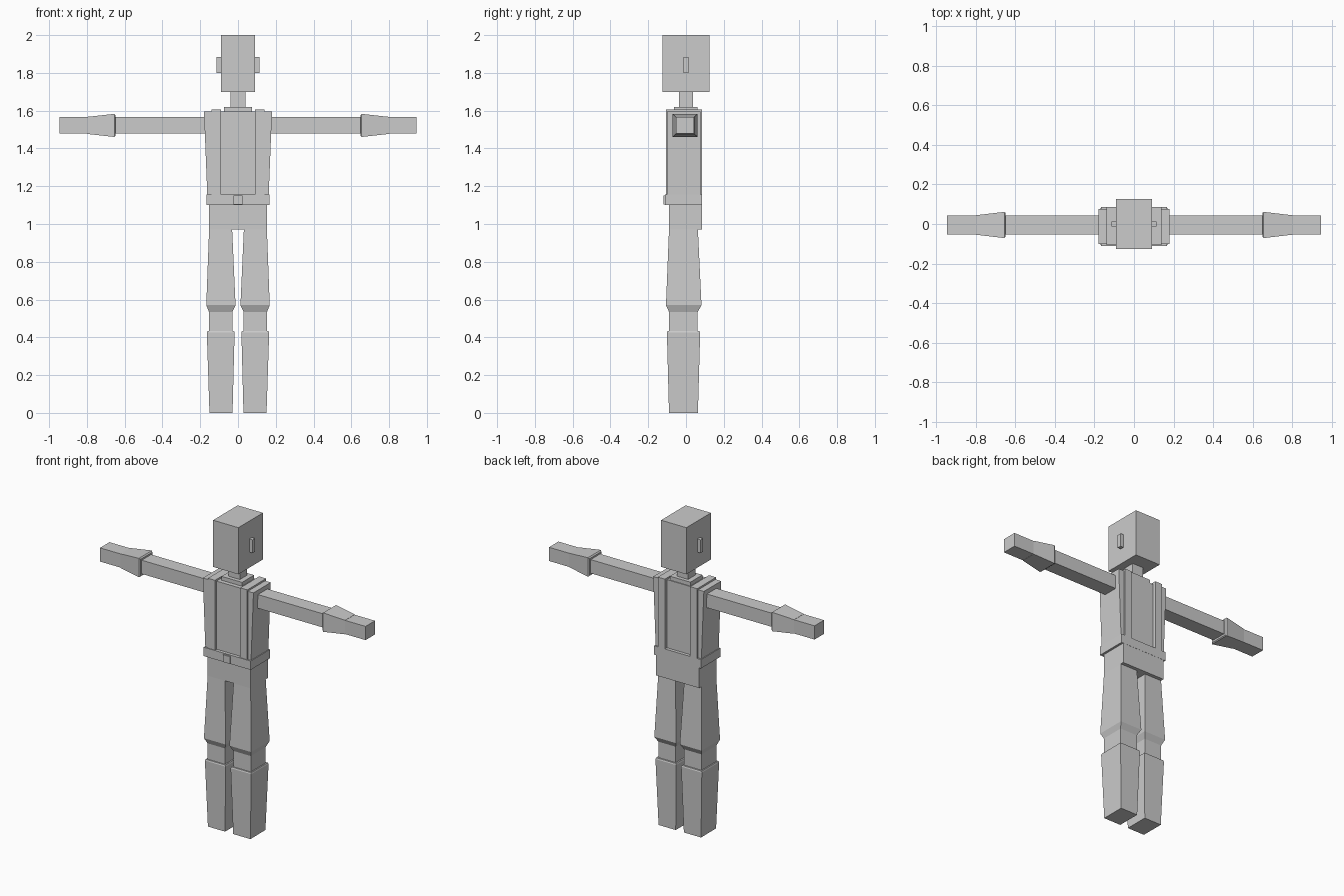
import bpy

grey = bpy.data.materials.new("plain_grey")
grey.diffuse_color = (0.6, 0.6, 0.6, 1)


def loft(name, rings, axis="z"):
    """Rectangular sections (pos, a0, a1, b0, b1) joined along an axis.
    axis z: a = x, b = y.  axis x: a = y, b = z."""
    verts, faces = [], []
    for p, a0, a1, b0, b1 in rings:
        for a, b in ((a0, b0), (a1, b0), (a1, b1), (a0, b1)):
            verts.append((a, b, p) if axis == "z" else (p, a, b))
    for r in range(len(rings) - 1):
        k = 4 * r
        for i in range(4):
            j = (i + 1) % 4
            faces.append((k + i, k + j, k + 4 + j, k + 4 + i))
    n = len(verts)
    faces += [(3, 2, 1, 0), (n - 4, n - 3, n - 2, n - 1)]
    mesh = bpy.data.meshes.new(name)
    mesh.from_pydata(verts, [], faces)
    mesh.materials.append(grey)
    obj = bpy.data.objects.new(name, mesh)
    bpy.context.collection.objects.link(obj)
    return obj


def box(name, x0, x1, y0, y1, z0, z1):
    return loft(name, [(z0, x0, x1, y0, y1), (z1, x0, x1, y0, y1)])


def mirror(obj):
    obj.modifiers.new("mirror", "MIRROR").use_axis[0] = True


# head and neck
box("head", -0.09, 0.09, -0.125, 0.125, 1.70, 2.0)
mirror(box("ear", 0.085, 0.113, -0.013, 0.013, 1.80, 1.885))
box("neck", -0.04, 0.04, -0.038, 0.036, 1.60, 1.71)
box("collar", -0.073, 0.073, -0.063, 0.06, 1.57, 1.62)

# torso with vest panels and straps
loft("chest", [(1.14, -0.145, 0.145, -0.09, 0.065),
               (1.595, -0.145, 0.145, -0.09, 0.065)])
mirror(loft("vest_side", [(1.14, 0.135, 0.162, -0.10, 0.076),
                          (1.595, 0.135, 0.18, -0.10, 0.076)]))
mirror(box("vest_strap", 0.09, 0.14, -0.106, 0.086, 1.14, 1.606))

# waist
box("belt", -0.167, 0.167, -0.11, 0.086, 1.10, 1.157)
box("buckle", -0.024, 0.024, -0.118, -0.10, 1.103, 1.15)
box("pelvis", -0.153, 0.153, -0.09, 0.085, 0.97, 1.11)

# legs
mirror(loft("trouser_leg", [(0.535, 0.03, 0.154, -0.09, 0.062),
                            (0.57, 0.013, 0.168, -0.106, 0.082),
                            (0.97, 0.031, 0.153, -0.09, 0.063)]))
mirror(box("shin", 0.03, 0.154, -0.09, 0.062, 0.42, 0.54))
mirror(loft("boot", [(0, 0.029, 0.151, -0.09, 0.063),
                     (0.425, 0.018, 0.165, -0.101, 0.075),
                     (0.433, 0.021, 0.162, -0.098, 0.072)]))

# arms and cuffs
mirror(loft("arm", [(0.15, -0.053, 0.043, 1.478, 1.566),
                    (0.945, -0.053, 0.043, 1.478, 1.566)], "x"))
mirror(loft("cuff", [(0.648, -0.065, 0.055, 1.466, 1.576),
                     (0.655, -0.071, 0.061, 1.461, 1.583),
                     (0.80, -0.054, 0.044, 1.477, 1.567)], "x"))
